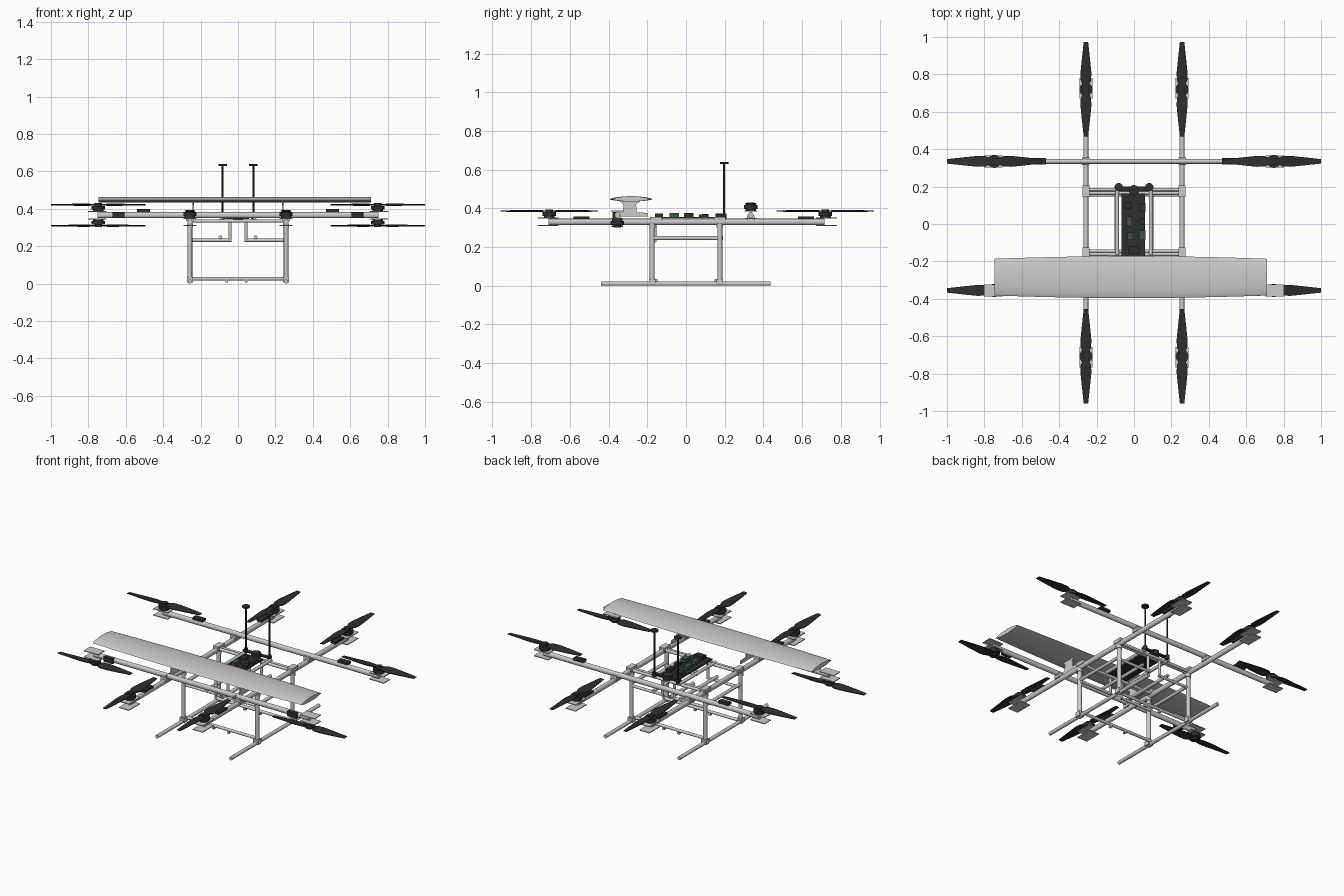
import bpy, bmesh, math
from mathutils import Vector

if "Cube" in bpy.data.objects:
    bpy.data.objects.remove(bpy.data.objects["Cube"])

dark = bpy.data.materials.new("dark_plastic")
dark.diffuse_color = (0.025, 0.028, 0.03, 1)
dark.use_nodes = True
dark.node_tree.nodes["Principled BSDF"].inputs["Base Color"].default_value = dark.diffuse_color
green = bpy.data.materials.new("circuit_green")
green.diffuse_color = (0.04, 0.1, 0.06, 1)
green.use_nodes = True
green.node_tree.nodes["Principled BSDF"].inputs["Base Color"].default_value = green.diffuse_color


def finish(name, bm, mat=None, smooth=False):
    bmesh.ops.recalc_face_normals(bm, faces=bm.faces)
    me = bpy.data.meshes.new(name)
    bm.to_mesh(me)
    bm.free()
    ob = bpy.data.objects.new(name, me)
    bpy.context.collection.objects.link(ob)
    if mat:
        me.materials.append(mat)
    if smooth:
        bpy.context.view_layer.objects.active = ob
        bpy.ops.object.select_all(action='DESELECT')
        ob.select_set(True)
        bpy.ops.object.shade_smooth_by_angle(angle=math.radians(40))
    return ob


def box(name, loc, size, mat=None):
    bm = bmesh.new()
    bmesh.ops.create_cube(bm, size=1)
    bmesh.ops.scale(bm, vec=size, verts=bm.verts)
    bmesh.ops.translate(bm, vec=loc, verts=bm.verts)
    return finish(name, bm, mat)


def tube(name, a, b, r, mat=None, tall=1.0, seg=20):
    a, b = Vector(a), Vector(b)
    bm = bmesh.new()
    bmesh.ops.create_cone(bm, cap_ends=True, segments=seg, radius1=r, radius2=r, depth=(b - a).length)
    rot = (b - a).to_track_quat('Z', 'Y').to_matrix()
    bmesh.ops.rotate(bm, matrix=rot, verts=bm.verts)
    if tall != 1:
        bmesh.ops.scale(bm, vec=(1, 1, tall), verts=bm.verts)
    bmesh.ops.translate(bm, vec=(a + b) / 2, verts=bm.verts)
    return finish(name, bm, mat, True)


# two-bladed propeller, tapered and slightly pitched
def propeller(name, x, y, z, along_x):
    bm = bmesh.new()
    stations = [(0.012, 0.013, 0), (0.05, 0.028, .004), (0.09, 0.029, .004),
                (0.16, 0.022, .003), (0.252, 0.012, .001)]
    for s in (1, -1):
        rings = []
        for r, w, tw in stations:
            ring = []
            for u, t in ((-w, -tw - .002), (w, tw - .002), (w, tw + .002), (-w, -tw + .002)):
                px, py = s * r, s * u
                if not along_x:
                    px, py = -py, px
                ring.append(bm.verts.new((x + px, y + py, z + t)))
            rings.append(ring)
        for p, q in zip(rings, rings[1:]):
            for i in range(4):
                j = (i + 1) % 4
                bm.faces.new((p[i], p[j], q[j], q[i]))
        bm.faces.new(rings[0])
        bm.faces.new(rings[-1])
    finish(name, bm, dark)


# motor with plates, bell, hub and propeller; d = -1 hangs below the boom
def motor(name, x, y, boom_z, d, along_x):
    psize = (0.10, 0.064, 0.005) if along_x else (0.07, 0.11, 0.005)
    out = 0.006 * (1 if (x if along_x else y) > 0 else -1)
    px, py = (x + out, y) if along_x else (x, y + out)
    for k in (1, -1):
        box(name + "_plate", (px, py, boom_z + k * 0.0195), psize)
    z = boom_z + d * 0.022
    tube(name + "_base", (x, y, z), (x, y, z + d * .009), .028, dark)
    tube(name + "_bell", (x, y, z + d * .009), (x, y, z + d * .028), .035, dark, seg=28)
    tube(name + "_hub", (x, y, z + d * .028), (x, y, z + d * .042), .02, dark)
    propeller(name + "_propeller", x, y, z + d * .034, along_x)


# booms: lower pair runs along y, upper pair along x
YZ, XZ, BX = 0.33, 0.366, 0.257
for s in (-1, 1):
    tube("long_boom", (s * BX, -.71, YZ), (s * BX, .715, YZ), .0135, tall=1.2)
    for y in (-.707, .72):
        motor("end_motor", s * BX, y, YZ, 1, False)
    for y in (-.54, .62):
        box("speed_controller", (s * BX, y, .352), (.034, .085, .014), dark)
for y, d in ((.335, 1), (-.355, -1)):
    tube("cross_boom", (-.75, y, XZ), (.75, y, XZ), .0135, tall=1.2)
    for s in (-1, 1):
        motor("side_motor", s * .747, y, XZ, d, True)
        if d > 0:
            box("speed_controller", (s * .505, y, .391), (.07, .034, .014), dark)
        else:
            box("speed_controller", (s * .64, y - .014, XZ), (.064, .022, .032), dark)
        # clamp joining the two boom layers
        box("boom_clamp", (s * BX, y, .349), (.04, .04, .028))

# landing gear
for s in (-1, 1):
    tube("landing_skid", (s * BX, -.44, .011), (s * BX, .437, .011), .011)
    for y in (-.175, .175):
        tube("landing_leg", (s * BX, y, .012), (s * BX, y, .325), .0125)
        tube("leg_collar", (s * BX, y, .30), (s * BX, y, .32), .017)
        box("skid_joint", (s * BX, y, .02), (.034, .034, .03))
for y in (-.155, .155):
    tube("lower_crossbar", (-BX, y, .026), (BX, y, .026), .009)
    for x in (-.06, .045):
        box("crossbar_stop", (x, y, .013), (.014, .016, .016))

# upper body frame
for y in (-.162, -.145, .165, .184):
    tube("body_crossbar", (-BX, y, .335), (BX, y, .335), .009)
for s in (-1, 1):
    tube("body_rail", (s * .09, -.165, .342), (s * .09, .20, .342), .01)
    for y in (-.155, .175):
        box("rail_clamp", (s * BX, y, .345), (.036, .06, .022))
    # hanging cargo tray
    for y in (-.16, .175):
        tube("tray_hanger", (s * .042, y, .225), (s * .042, y, .335), .0085)
        tube("tray_bar", (s * .036, y, .232), (s * BX, y, .232), .0085)
    tube("tray_rail", (s * .094, -.175, .248), (s * .094, .19, .248), .01)
    tube("tray_side_rail", (s * BX, -.175, .246), (s * BX, .175, .246), .01)

# electronics deck
box("electronics_deck", (-.003, -.005, .350), (.125, .335, .008), dark)
for x, y, w, l, h, m in ((-.03, .10, .04, .035, .016, dark), (.045, .09, .035, .045, .014, dark),
                         (-.025, .015, .03, .05, .022, green), (.045, .015, .03, .035, .018, dark),
                         (-.02, -.065, .03, .04, .02, green), (.045, -.06, .035, .05, .022, green),
                         (0, -.14, .06, .04, .02, dark)):
    box("circuit_module", (x, y, .354 + h / 2), (w, l, h), m)
tube("navigation_unit", (0, .18, .344), (0, .18, .374), .028, dark)
box("antenna_bar", (0, .19, .360), (.19, .022, .008), dark)

# antennas
for s in (-1, 1):
    tube("antenna_mast", (s * .082, .197, .34), (s * .082, .197, .632), .005, dark, seg=12)
    tube("antenna_foot", (s * .082, .197, .345), (s * .082, .197, .372), .012, dark)
    tube("antenna_disc", (s * .082, .197, .629), (s * .082, .197, .639), .022, dark)

# wing lofted from lens-shaped sections
bm = bmesh.new()
N, rings = 20, []
for k in range(17):
    t = k / 16 * 2 - 1
    c = .112 - .014 * t * t
    ring = []
    for i in range(N):
        a = 2 * math.pi * i / N
        up = math.sin(a)
        z = .447 + up * abs(up) ** .5 * (.016 if up > 0 else .012)
        ring.append(bm.verts.new((-.0175 + .7275 * t, -.284 + c * math.cos(a), z)))
    rings.append(ring)
for p, q in zip(rings, rings[1:]):
    for i in range(N):
        j = (i + 1) % N
        bm.faces.new((p[i], p[j], q[j], q[i]))
bm.faces.new(rings[0])
bm.faces.new(rings[-1])
finish("wing", bm, None, True)

# wing pylons: thin plates with wide feet
half = [(.09, .358), (.09, .376), (.036, .38), (.032, .42), (.055, .438)]
for s in (-1, 1):
    bm = bmesh.new()
    pts = [(-.29 + y, z) for y, z in half] + [(-.29 - y, z) for y, z in reversed(half)]
    f = bm.faces.new([bm.verts.new((s * .24 - .004, y, z)) for y, z in pts])
    ext = bmesh.ops.extrude_face_region(bm, geom=[f])
    bmesh.ops.translate(bm, vec=(.008, 0, 0), verts=[v for v in ext['geom'] if isinstance(v, bmesh.types.BMVert)])
    finish("wing_pylon", bm)
